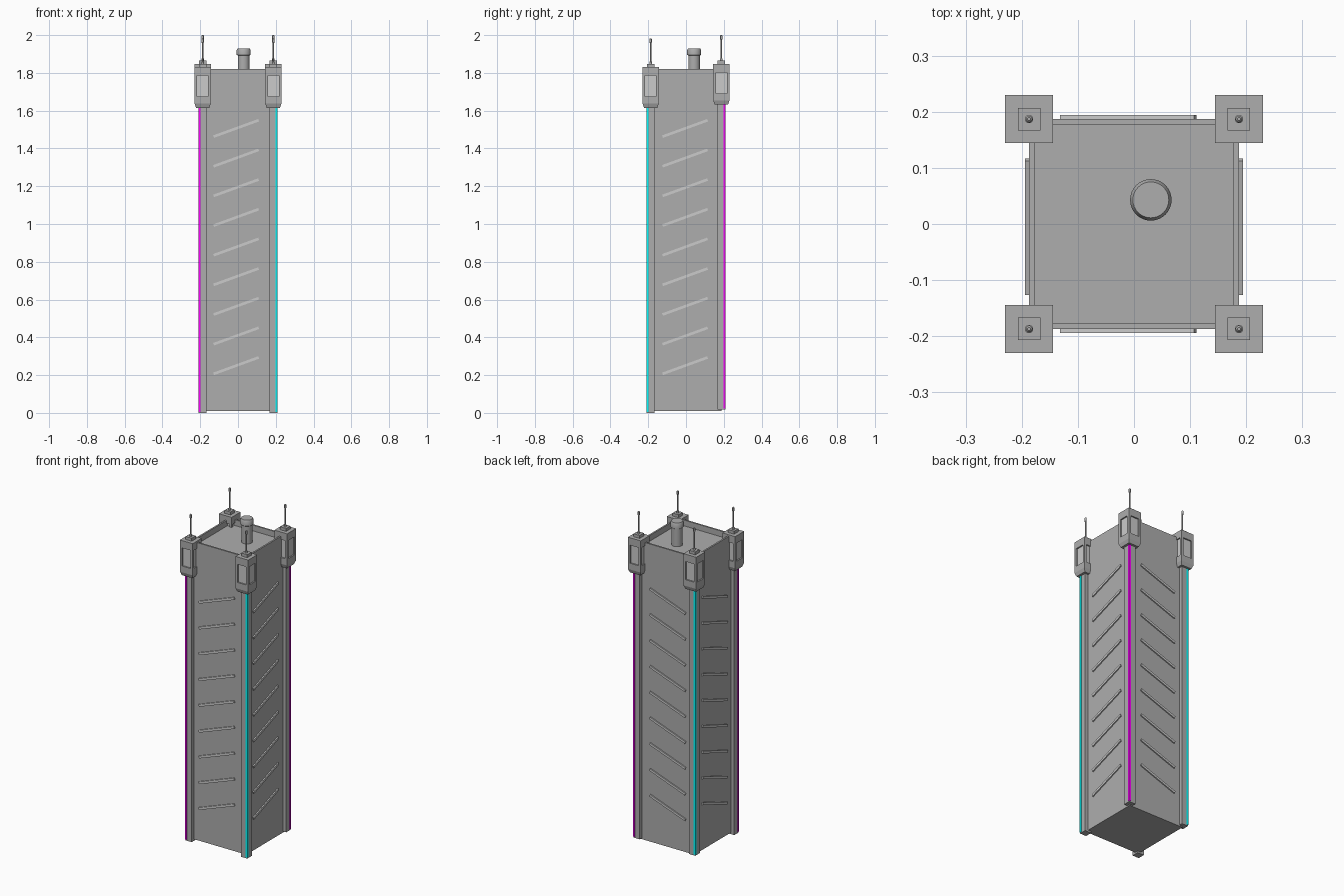
import bpy, bmesh, math
from mathutils import Matrix, Vector

if "Cube" in bpy.data.objects:
    bpy.data.objects.remove(bpy.data.objects["Cube"])


def material(name, rgb):
    m = bpy.data.materials.new(name)
    m.diffuse_color = (*rgb, 1)
    m.use_nodes = True
    m.node_tree.nodes["Principled BSDF"].inputs["Base Color"].default_value = m.diffuse_color
    return m


DARK = material("dark_grey", (0.42, 0.42, 0.42))
LIGHT = material("light_grey", (0.8, 0.8, 0.8))
MAGENTA = material("magenta", (1, 0, 1))
CYAN = material("cyan", (0, 1, 1))


def finish(name, bm, *mats):
    bmesh.ops.recalc_face_normals(bm, faces=bm.faces)
    me = bpy.data.meshes.new(name)
    bm.to_mesh(me)
    bm.free()
    for m in mats:
        me.materials.append(m)
    ob = bpy.data.objects.new(name, me)
    bpy.context.collection.objects.link(ob)
    return ob


def add_box(bm, lo, hi, rot=None):
    size = [b - a for a, b in zip(lo, hi)]
    mid = Vector([(a + b) / 2 for a, b in zip(lo, hi)])
    mat = Matrix.Translation(mid) @ (rot or Matrix()) @ Matrix.Diagonal((*size, 1))
    return bmesh.ops.create_cube(bm, size=1, matrix=mat)["verts"]


def box(name, lo, hi, mat):
    bm = bmesh.new()
    add_box(bm, lo, hi)
    return finish(name, bm, mat)


def stack(bm, x, y, rings, sides, phase=0.0):
    """Closed stack of regular rings given as (radius, z)."""
    loops = []
    for r, z in rings:
        loops.append([bm.verts.new((x + r * math.cos(phase + math.tau * i / sides),
                                    y + r * math.sin(phase + math.tau * i / sides), z))
                      for i in range(sides)])
    for a, b in zip(loops, loops[1:]):
        for i in range(sides):
            j = (i + 1) % sides
            bm.faces.new((a[i], a[j], b[j], b[i]))
    bm.faces.new(loops[0][::-1])
    bm.faces.new(loops[-1])


def turned(name, x, y, rings, sides, mat):
    bm = bmesh.new()
    stack(bm, x, y, rings, sides)
    for f in bm.faces:
        f.smooth = len(f.verts) == 4
    ob = finish(name, bm, mat)
    bpy.context.view_layer.objects.active = ob
    ob.select_set(True)
    bpy.ops.object.shade_smooth_by_angle(angle=math.radians(35))
    ob.select_set(False)
    return ob


# Tower body with sunken roof inside a thin parapet
H = 0.187
bm = bmesh.new()
add_box(bm, (-H, -H, 0.01), (H, H, 1.82))
roof = max(bm.faces, key=lambda f: f.calc_center_median().z)
bmesh.ops.inset_region(bm, faces=[roof], thickness=0.014)
low = bmesh.ops.extrude_face_region(bm, geom=[roof])["geom"]
bmesh.ops.translate(bm, vec=(0, 0, -0.035), verts=[v for v in low if isinstance(v, bmesh.types.BMVert)])
bmesh.ops.delete(bm, geom=[roof], context='FACES_ONLY') if roof.is_valid else None
finish("tower_body", bm, DARK)

# Slanted light bars, nine on every side
for side, (axis, s) in {"front": (0, -1), "back": (0, 1), "left": (1, -1), "right": (1, 1)}.items():
    bm = bmesh.new()
    for i in range(9):
        z = 0.25 + 0.157 * i
        out = s * H
        if axis == 0:
            rot = Matrix.Rotation(math.radians(-20), 4, 'Y')
            add_box(bm, (-0.137, out - 0.007, z - 0.007), (0.117, out + 0.007, z + 0.007), rot)
        else:
            rot = Matrix.Rotation(math.radians(20), 4, 'X')
            add_box(bm, (out - 0.007, -0.132, z - 0.007), (out + 0.007, 0.122, z + 0.007), rot)
    finish(side + "_light_bars", bm, LIGHT)


def lantern(name, x, y, dz):
    """Square lantern head with a tapered foot and recessed windows."""
    bm = bmesh.new()
    k = math.sqrt(2)
    stack(bm, x, y, [(0.035 * k, 1.615 + dz), (0.043 * k, 1.637 + dz), (0.043 * k, 1.83 + dz)],
          4, math.pi / 4)
    bm.normal_update()
    bmesh.ops.recalc_face_normals(bm, faces=bm.faces)
    walls = [f for f in bm.faces if abs(f.normal.z) < 0.1]
    for f in walls:
        bmesh.ops.inset_region(bm, faces=[f], thickness=0.02)
        for v in f.verts:
            v.co.z = dz + (1.785 if v.co.z > 1.73 + dz else 1.675)
        n = f.normal.copy()
        new = bmesh.ops.extrude_discrete_faces(bm, faces=[f])["faces"][0]
        bmesh.ops.translate(bm, vec=n * -0.008, verts=list(new.verts))
        new.material_index = 1
    finish(name, bm, DARK, LIGHT)


# Corner pillars with glowing strips, lanterns and antennas
for sx, sy, label in ((-1, -1, "front_left"), (1, -1, "front_right"),
                      (-1, 1, "back_left"), (1, 1, "back_right")):
    x, y = sx * H, sy * H
    dz = 0.017 if sy > 0 else 0.0
    w = 0.0215
    box(label + "_pillar", (x - w, y - w, dz), (x + w, y + w, 1.625 + dz), DARK)
    cx, cy, e = sx * 0.204, sy * 0.204, 0.006
    box(label + "_strip", (cx - e, cy - e, 0.006 + dz), (cx + e, cy + e, 1.62 + dz),
        MAGENTA if sx * sy > 0 else CYAN)
    lantern(label + "_lantern", x, y, dz)
    box(label + "_lantern_cap", (x - 0.02, y - 0.02, 1.82 + dz), (x + 0.02, y + 0.02, 1.848 + dz), DARK)
    turned(label + "_antenna", x, y,
           [(0.0075, 1.84 + dz), (0.0075, 1.858 + dz), (0.0045, 1.86 + dz), (0.0045, 1.958 + dz),
            (0.006, 1.96 + dz), (0.006, 1.98 + dz), (0.003, 1.983 + dz)], 12, DARK)

# Roof chimney pipe with rounded cap
turned("roof_pipe", 0.03, 0.043,
       [(0.031, 1.78), (0.031, 1.892), (0.037, 1.896), (0.037, 1.92), (0.032, 1.93)], 32, DARK)
